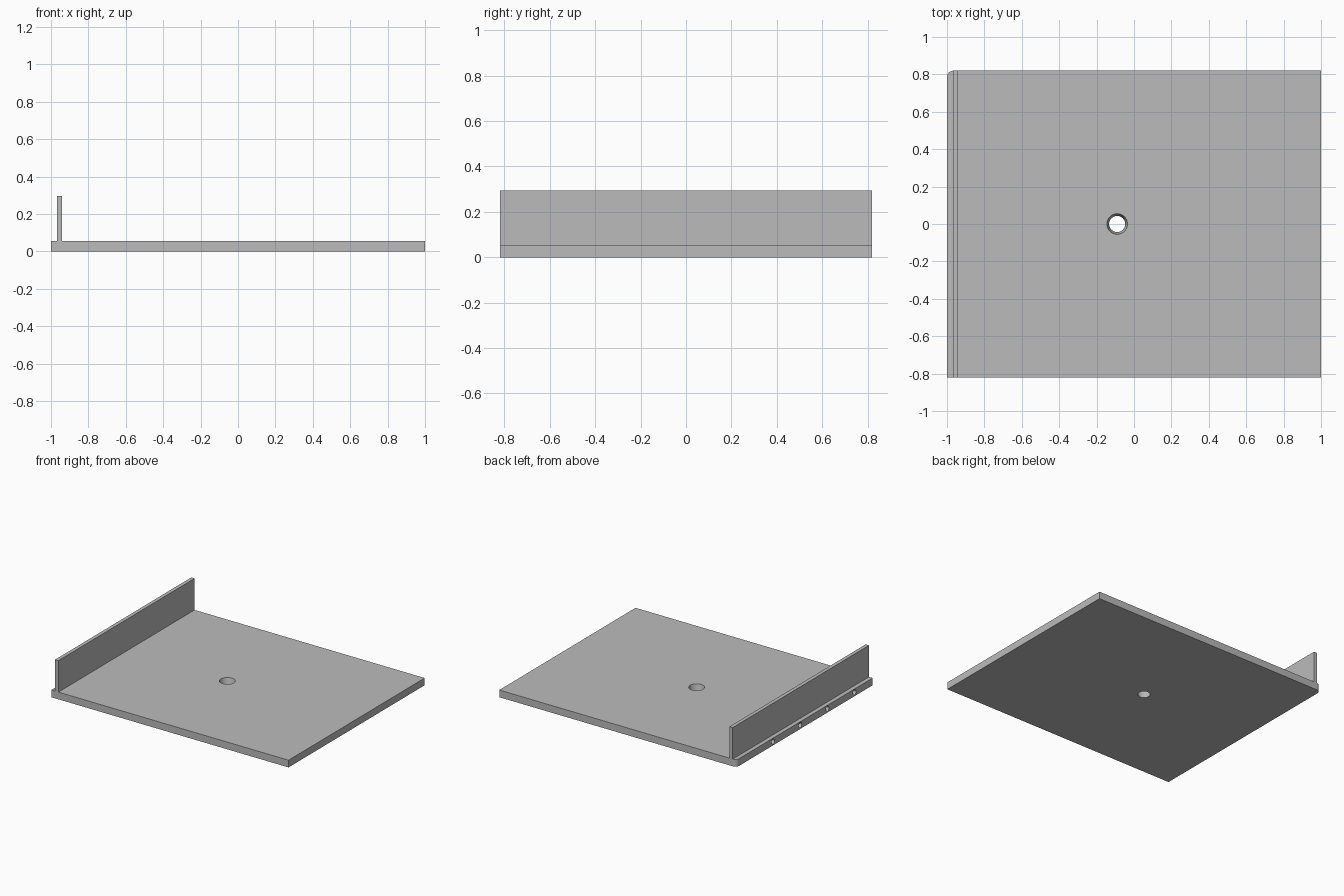
import bpy, bmesh, math

cube = bpy.data.objects.get("Cube")
if cube:
    bpy.data.objects.remove(cube, do_unlink=True)

HALF_X, HALF_Y = 1.0, 0.82
THICK, TOP = 0.055, 0.295
WALL_OUT, WALL_IN = -0.968, -0.94
CORNER = 0.035

grey = bpy.data.materials.new("plain grey")
grey.use_nodes = True
grey.diffuse_color = (0.5, 0.5, 0.5, 1)
grey.node_tree.nodes["Principled BSDF"].inputs["Base Color"].default_value = (0.5, 0.5, 0.5, 1)


def extrude_outline(name, outline, z0, z1):
    """Solid prism from a flat outline."""
    bm = bmesh.new()
    face = bm.faces.new([bm.verts.new((x, y, z0)) for x, y in outline])
    out = bmesh.ops.extrude_face_region(bm, geom=[face])
    verts = [v for v in out["geom"] if isinstance(v, bmesh.types.BMVert)]
    bmesh.ops.translate(bm, verts=verts, vec=(0, 0, z1 - z0))
    bmesh.ops.recalc_face_normals(bm, faces=bm.faces)
    mesh = bpy.data.meshes.new(name)
    bm.to_mesh(mesh)
    bm.free()
    obj = bpy.data.objects.new(name, mesh)
    bpy.context.collection.objects.link(obj)
    mesh.materials.append(grey)
    return obj


def activate(obj):
    bpy.ops.object.select_all(action="DESELECT")
    obj.select_set(True)
    bpy.context.view_layer.objects.active = obj


def cut(target, cutter):
    cutter.hide_render = True
    cutter.data.materials.append(grey)
    mod = target.modifiers.new("hole", "BOOLEAN")
    mod.operation, mod.solver, mod.object = "DIFFERENCE", "EXACT", cutter
    activate(target)
    bpy.ops.object.modifier_apply(modifier=mod.name)
    bpy.data.objects.remove(cutter, do_unlink=True)


# Base plate with one rounded corner at the back right
arc = [(-HALF_X + CORNER * (1 - math.sin(a)), HALF_Y - CORNER * (1 - math.cos(a)))
       for a in (math.pi / 2 * i / 8 for i in range(9))]
base = extrude_outline("base_plate", [(-HALF_X, -HALF_Y), (HALF_X, -HALF_Y),
                                      (HALF_X, HALF_Y)] + arc, 0, THICK)

# Tapered hole through the plate, narrowing downwards
slope = (0.055 - 0.043) / THICK
extra = 0.02
bpy.ops.mesh.primitive_cone_add(vertices=48, radius1=0.043 - slope * extra,
                                radius2=0.055 + slope * extra,
                                depth=THICK + 2 * extra, location=(-0.09, 0, THICK / 2))
cut(base, bpy.context.object)

# Row of small blind holes in the right edge
for i in range(4):
    bpy.ops.mesh.primitive_cylinder_add(vertices=24, radius=0.019, depth=0.3,
                                        location=(-HALF_X, 0.38 - 0.327 * i, 0.029),
                                        rotation=(0, math.pi / 2, 0))
    cut(base, bpy.context.object)

# Upright wall along the right side
wall = extrude_outline("upright_wall", [(WALL_OUT, -HALF_Y), (WALL_IN, -HALF_Y),
                                        (WALL_IN, HALF_Y), (WALL_OUT, HALF_Y)], THICK, TOP)

activate(base)
bpy.ops.object.shade_smooth_by_angle(angle=math.radians(30))
